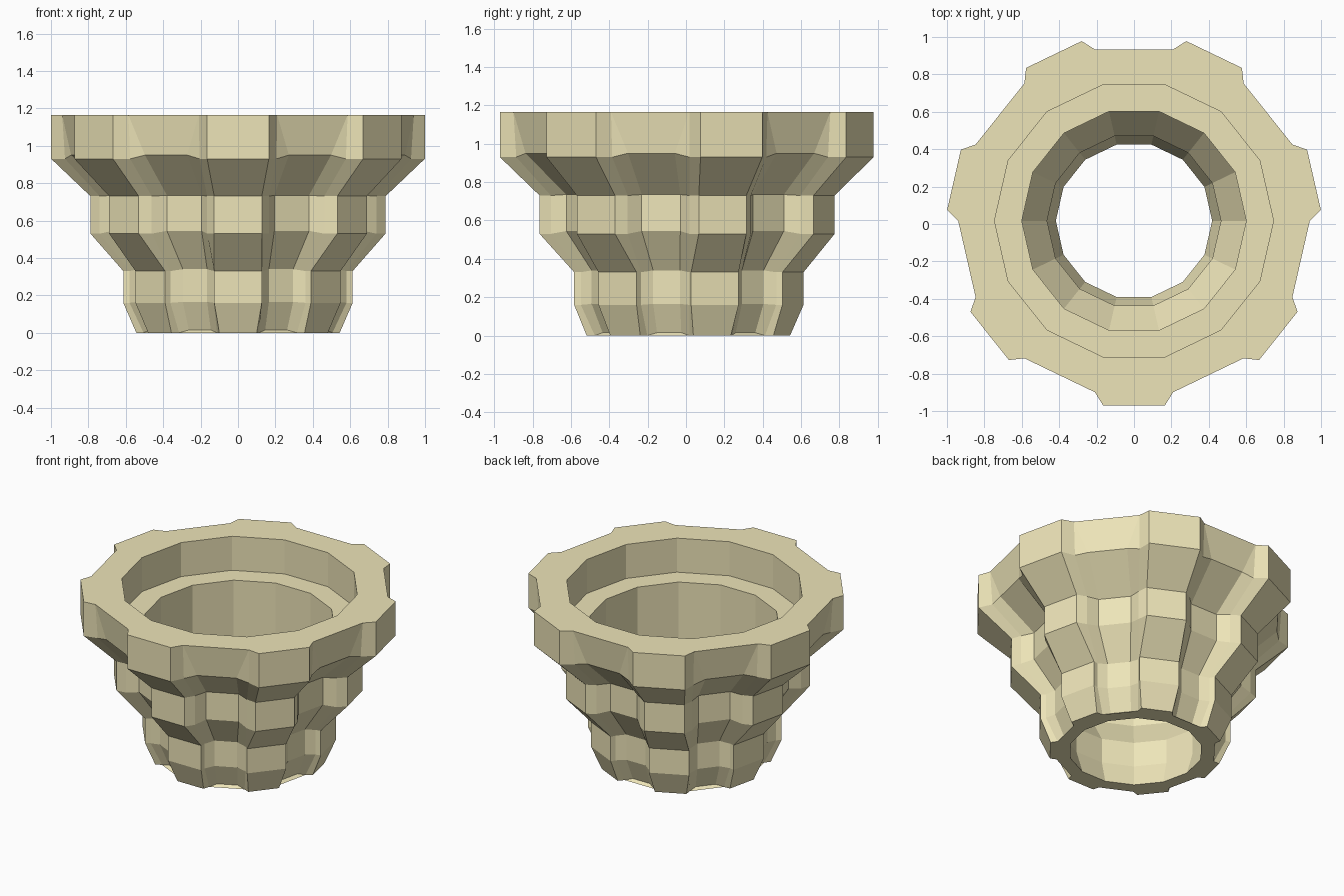
import bpy, bmesh
from math import pi, sin, cos
from mathutils import Vector

if "Cube" in bpy.data.objects:
    bpy.data.objects.remove(bpy.data.objects["Cube"])

N = 7                      # seven ribs on a 14-sided body
H = pi / (2 * N)           # half angle of one of the 14 sides
CENTRE_Y = 0.017

# outer rows, top to bottom: z, rib (distance, half width), body radius,
# groove (distance, half width, z) or None where the groove closes up
outer = [
    (1.165, (0.987, 0.165), 0.94, None),
    (0.93, (0.987, 0.165), 0.925, (0.887, 0.125, 0.95)),
    (0.73, (0.78, 0.127), 0.74, (0.662, 0.103, 0.735)),
    (0.53, (0.78, 0.127), 0.74, (0.662, 0.103, 0.545)),
    (0.33, (0.60, 0.127), 0.58, (0.53, 0.072, 0.34)),
    (0.16, (0.60, 0.127), 0.58, (0.53, 0.072, 0.165)),
    (0.0, (0.535, 0.10), 0.505, (0.47, 0.065, 0.015)),
    (0.0, (0.535, 0.10), 0.505, None),
]
# plain inside rows, bottom to top: z, radius
inner = [(0.0, 0.418), (0.16, 0.465), (0.33, 0.465), (0.53, 0.60),
         (0.93, 0.60), (0.93, 0.746), (1.165, 0.746)]


def place(angle, dist, side, z):
    """Point at a distance along a direction, shifted sideways."""
    return Vector((dist * cos(angle) - side * sin(angle),
                   dist * sin(angle) + side * cos(angle) + CENTRE_Y, z))


def ring(z, rib, radius, groove):
    flat, half = radius * cos(H), radius * sin(H)
    rd, rw = rib or (flat, half)
    gd, gw, gz = groove or (flat, half, z)
    pts = []
    for k in range(N):
        a = -pi / 2 + k * 2 * pi / N
        g = a + pi / N
        pts += [place(a, flat, -half, z), place(a, rd, -rw, z),
                place(a, rd, rw, z), place(a, flat, half, z),
                place(g, gd, -gw, gz), place(g, gd, gw, gz)]
    return pts


# loft outside, bottom, inside and rim as one closed shell
bm = bmesh.new()
rows = [ring(*r) for r in outer] + [ring(z, None, r, None) for z, r in inner]
rows = [[bm.verts.new(p) for p in row] for row in rows]
n = len(rows[0])
for i, row in enumerate(rows):
    nxt = rows[(i + 1) % len(rows)]
    for j in range(n):
        k = (j + 1) % n
        bm.faces.new((row[j], nxt[j], nxt[k], row[k]))
bmesh.ops.remove_doubles(bm, verts=bm.verts[:], dist=0.0005)
bmesh.ops.recalc_face_normals(bm, faces=bm.faces[:])

mesh = bpy.data.meshes.new("ribbed_collar")
bm.to_mesh(mesh)
bm.free()
collar = bpy.data.objects.new("ribbed_collar", mesh)
bpy.context.collection.objects.link(collar)

mat = bpy.data.materials.new("pale_khaki")
mat.diffuse_color = (0.85, 0.78, 0.48, 1)
mat.use_nodes = True
mat.node_tree.nodes["Principled BSDF"].inputs["Base Color"].default_value = mat.diffuse_color
mesh.materials.append(mat)
